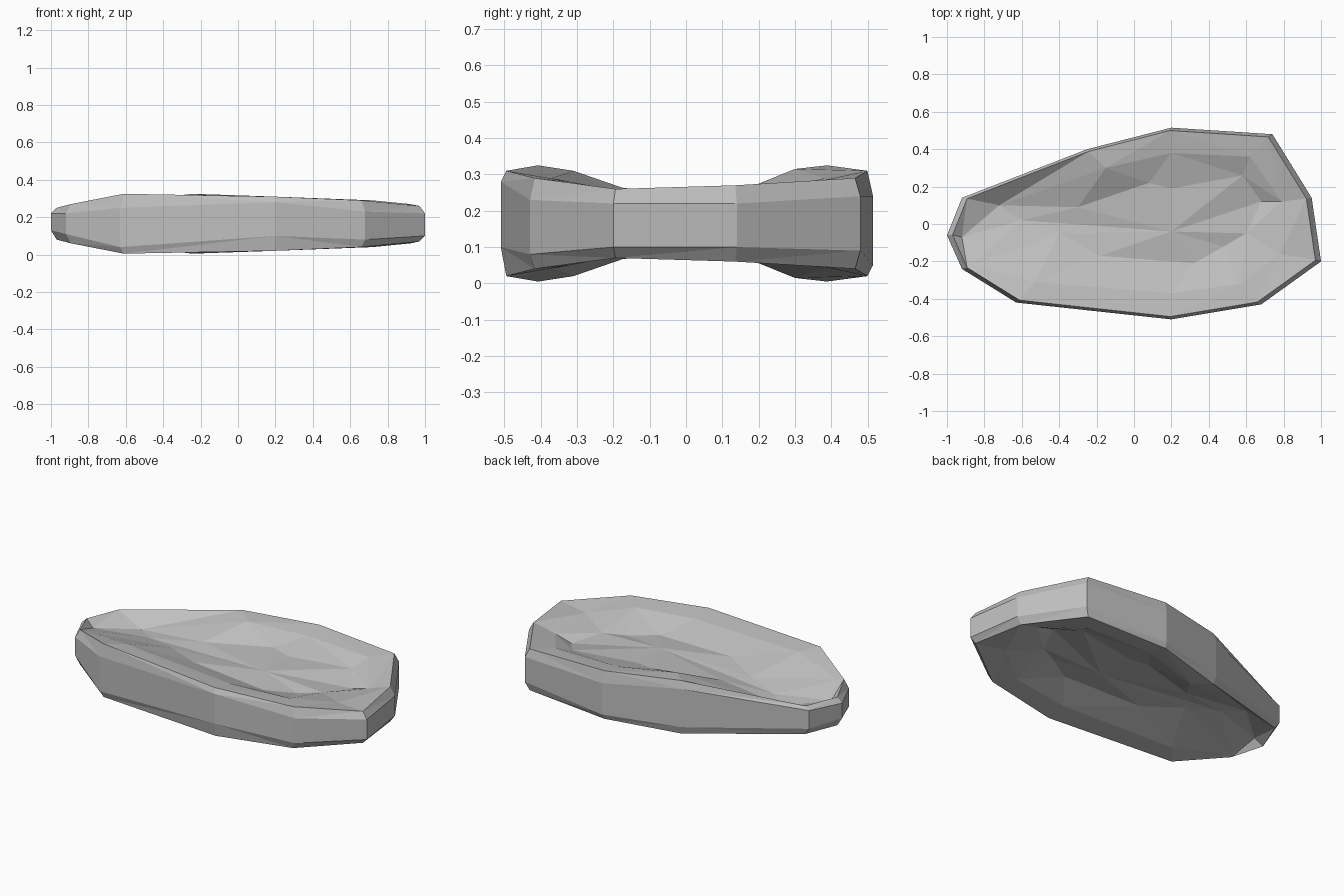
import bpy
import bmesh

old_cube = bpy.data.objects.get("Cube")
if old_cube:
    bpy.data.objects.remove(old_cube, do_unlink=True)

THICKNESS = 0.33

# Outline seen from above, clockwise from the narrow tip
outline = [(-1, -.06), (-.92, .14), (-.25, .4), (.2, .515), (.74, .48), (.95, .14),
           (1, -.2), (.68, -.43), (.2, -.51), (-.63, -.42), (-.92, -.24)]

# Heights of the side wall and of the raised rim at each outline corner
wall_bottom = [.13, .12, .05, .05, .09, .1, .1, .08, .1, .04, .11]
wall_top = [.22, .23, .28, .24, .24, .22, .22, .23, .28, .25, .22]
rim_height = [.25, .25, .325, .31, .29, .27, .26, .29, .31, .325, .27]

# Rings that shape the hollow: its shoulder and its floor
shoulder = [(-.92, -.07, .21), (-.72, .1, .19), (-.15, .3, .315), (.2, .38, .29),
            (.62, .36, .28), (.79, .12, .23), (.78, -.16, .25), (.57, -.32, .28),
            (.2, -.37, .29), (-.53, -.31, .31), (-.87, -.22, .265)]
floor = [(-.6, .02, .2), (-.3, .09, .23), (.08, .22, .25), (.2, .19, .24),
         (.58, .26, .24), (.68, .12, .2), (.6, -.05, .22), (.48, -.12, .21),
         (.32, -.21, .22), (-.18, -.17, .24), (-.4, -.05, .22)]
floor_centre = (.2, -.04, .24)


def ring_at(heights, scale=1.0):
    """Outline corners lifted to the given heights."""
    return [(x * scale, y * scale, z) for (x, y), z in zip(outline, heights)]


def flipped(points):
    """The same points mirrored to the underside."""
    return [(x, y, THICKNESS - z) for x, y, z in points]


def add_ring(bm, points):
    return [bm.verts.new(point) for point in points]


def bridge(bm, first, second):
    """Join two rings with a band of faces."""
    count = len(first)
    for i in range(count):
        j = (i + 1) % count
        bm.faces.new((first[i], first[j], second[j], second[i]))


def close_ring(bm, ring, point):
    """Fan a ring to a single centre point."""
    centre = bm.verts.new(point)
    for i, vert in enumerate(ring):
        bm.faces.new((vert, ring[(i + 1) % len(ring)], centre))


# Stone body: hollow, rim, wall, rim and hollow again underneath
rim = ring_at(rim_height, .97)
sections = [floor, shoulder, rim, ring_at(wall_top), ring_at(wall_bottom),
            flipped(rim), flipped(shoulder), flipped(floor)]
bm = bmesh.new()
rings = [add_ring(bm, section) for section in sections]
for upper, lower in zip(rings, rings[1:]):
    bridge(bm, upper, lower)
close_ring(bm, rings[0], floor_centre)
close_ring(bm, rings[-1], flipped([floor_centre])[0])
bmesh.ops.triangulate(bm, faces=bm.faces[:], quad_method='SHORT_EDGE')
bmesh.ops.recalc_face_normals(bm, faces=bm.faces[:])

mesh = bpy.data.meshes.new("flat_stone")
bm.to_mesh(mesh)
bm.free()
stone = bpy.data.objects.new("flat_stone", mesh)
bpy.context.collection.objects.link(stone)

# Plain grey stone colour
grey = bpy.data.materials.new("stone_grey")
grey.use_nodes = True
colour = (.52, .52, .52, 1)
grey.diffuse_color = colour
grey.node_tree.nodes["Principled BSDF"].inputs["Base Color"].default_value = colour
mesh.materials.append(grey)
